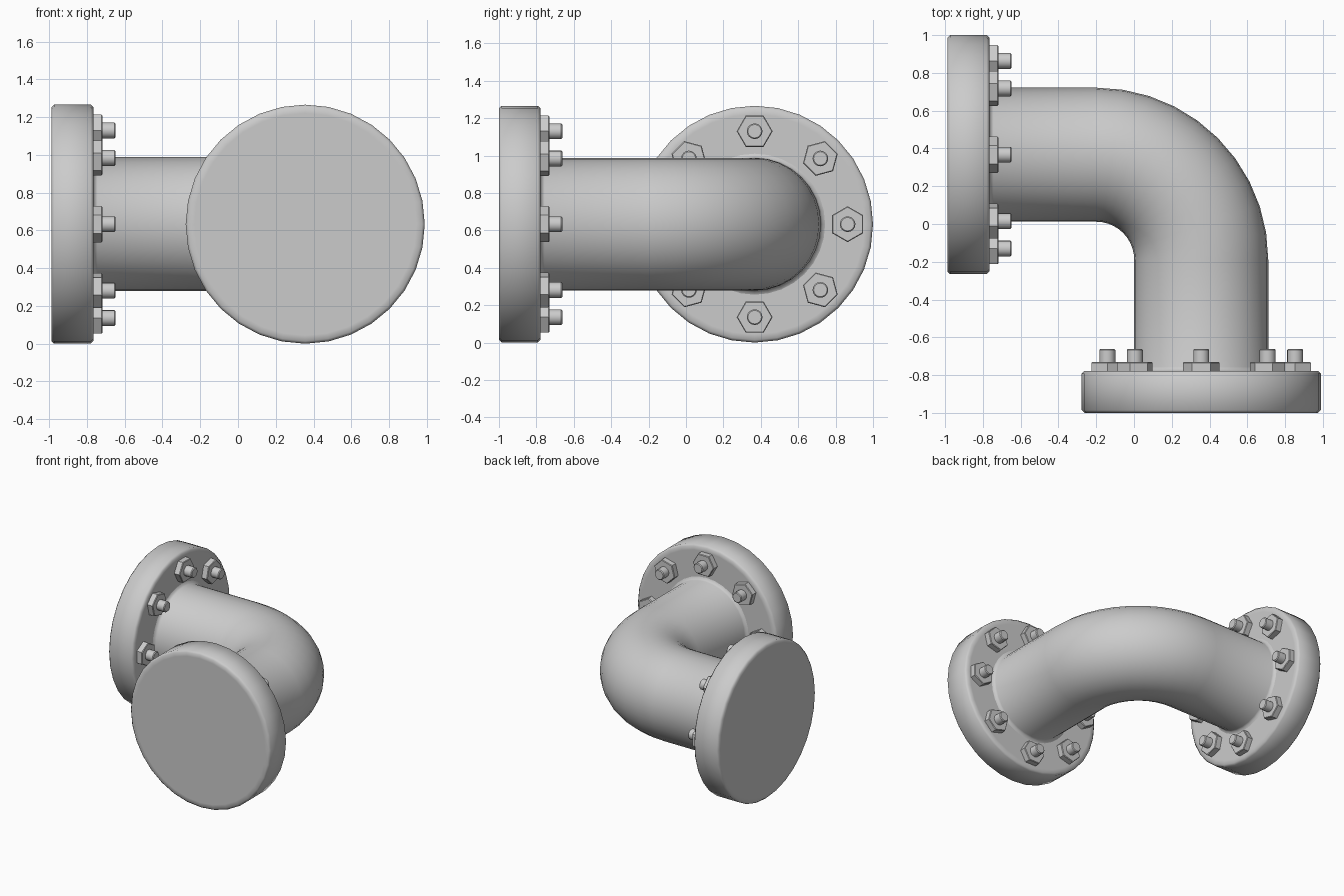
import bpy, bmesh
from math import cos, sin, pi, radians
from mathutils import Matrix, Vector

old = bpy.data.objects.get("Cube")
if old:
    bpy.data.objects.remove(old, do_unlink=True)

steel = bpy.data.materials.new("grey_steel")
steel.use_nodes = True
GREY = (0.6, 0.6, 0.6, 1)
steel.diffuse_color = GREY
steel.node_tree.nodes["Principled BSDF"].inputs["Base Color"].default_value = GREY

AXIS_Z = 0.633                         # height of the pipe's centre line
ARM_X, ARM_Y = 0.356, 0.367            # centre lines of the two arms
PIPE_R, BEND_R = 0.355, 0.556
FLANGE_R, FLANGE_T = 0.633, 0.222
BOLT_CIRCLE, BOLTS = 0.497, 8


def finish(name, bm, matrix=Matrix(), angle=50):
    bmesh.ops.recalc_face_normals(bm, faces=bm.faces)
    mesh = bpy.data.meshes.new(name)
    bm.to_mesh(mesh)
    bm.free()
    mesh.materials.append(steel)
    obj = bpy.data.objects.new(name, mesh)
    obj.matrix_world = matrix
    bpy.context.collection.objects.link(obj)
    bpy.ops.object.select_all(action="DESELECT")
    obj.select_set(True)
    bpy.context.view_layer.objects.active = obj
    bpy.ops.object.shade_smooth_by_angle(angle=radians(angle))
    return obj


def skin(bm, rings):
    """Bridge a series of vertex rings and cap both ends."""
    for a, b in zip(rings, rings[1:]):
        for i in range(len(a)):
            j = (i + 1) % len(a)
            bm.faces.new((a[i], a[j], b[j], b[i]))
    bm.faces.new(rings[0])
    bm.faces.new(rings[-1])


def lathe(name, profile, sides, matrix, angle=50, turn=0):
    """Revolve (radius, height) points around local z."""
    bm = bmesh.new()
    rings = [[bm.verts.new((r * cos(turn + 2 * pi * i / sides),
                            r * sin(turn + 2 * pi * i / sides), h))
              for i in range(sides)] for r, h in profile]
    skin(bm, rings)
    return finish(name, bm, matrix, angle)


# Curved pipe: straight arm, quarter bend, straight arm, with flared ends
def build_pipe():
    bend = Vector((ARM_X - BEND_R, ARM_Y - BEND_R, AXIS_Z))
    end_x, end_y = -0.988 + FLANGE_T, -1 + FLANGE_T
    flare = [(0, 0.022), (0.007, 0.007), (0.022, 0)]
    stations = [(Vector((end_x + d, ARM_Y, AXIS_Z)), pi / 2, PIPE_R + f) for d, f in flare]
    steps = 10
    for k in range(steps + 1):
        a = pi / 2 * (1 - k / steps)
        stations.append((bend + BEND_R * Vector((cos(a), sin(a), 0)), a, PIPE_R))
    stations += [(Vector((ARM_X, end_y + d, AXIS_Z)), 0, PIPE_R + f)
                 for d, f in reversed(flare)]
    bm = bmesh.new()
    rings = []
    for centre, a, radius in stations:
        out = Vector((cos(a), sin(a), 0))
        rings.append([bm.verts.new(centre + radius * (cos(t) * out + sin(t) * Vector((0, 0, 1))))
                      for t in (2 * pi * i / 32 for i in range(32))])
    skin(bm, rings)
    finish("elbow_pipe", bm)


# Blind flange with softened rims and a ring of nuts and bolts
def build_flange(side, matrix):
    c, soft = 0.014, 0.045
    half = [(FLANGE_R - soft, 0), (FLANGE_R - c, 0), (FLANGE_R, c)]
    profile = half + [(r, FLANGE_T - h) for r, h in reversed(half)]
    lathe(side + "_flange", profile, 32, matrix)
    for i in range(BOLTS):
        place = (matrix @ Matrix.Rotation(2 * pi * i / BOLTS, 4, "Z")
                 @ Matrix.Translation((BOLT_CIRCLE, 0, FLANGE_T)))
        lathe(f"{side}_nut_{i + 1}", [(0.096, -0.01), (0.096, 0.043), (0.091, 0.048)],
              6, place, 30, pi / 6)
        lathe(f"{side}_bolt_{i + 1}", [(0.042, 0), (0.042, 0.111), (0.036, 0.117)],
              16, place, 40)


build_pipe()
build_flange("right", Matrix.Translation((-0.988, ARM_Y, AXIS_Z)) @ Matrix.Rotation(pi / 2, 4, "Y"))
build_flange("front", Matrix.Translation((ARM_X, -1, AXIS_Z)) @ Matrix.Rotation(-pi / 2, 4, "X"))
